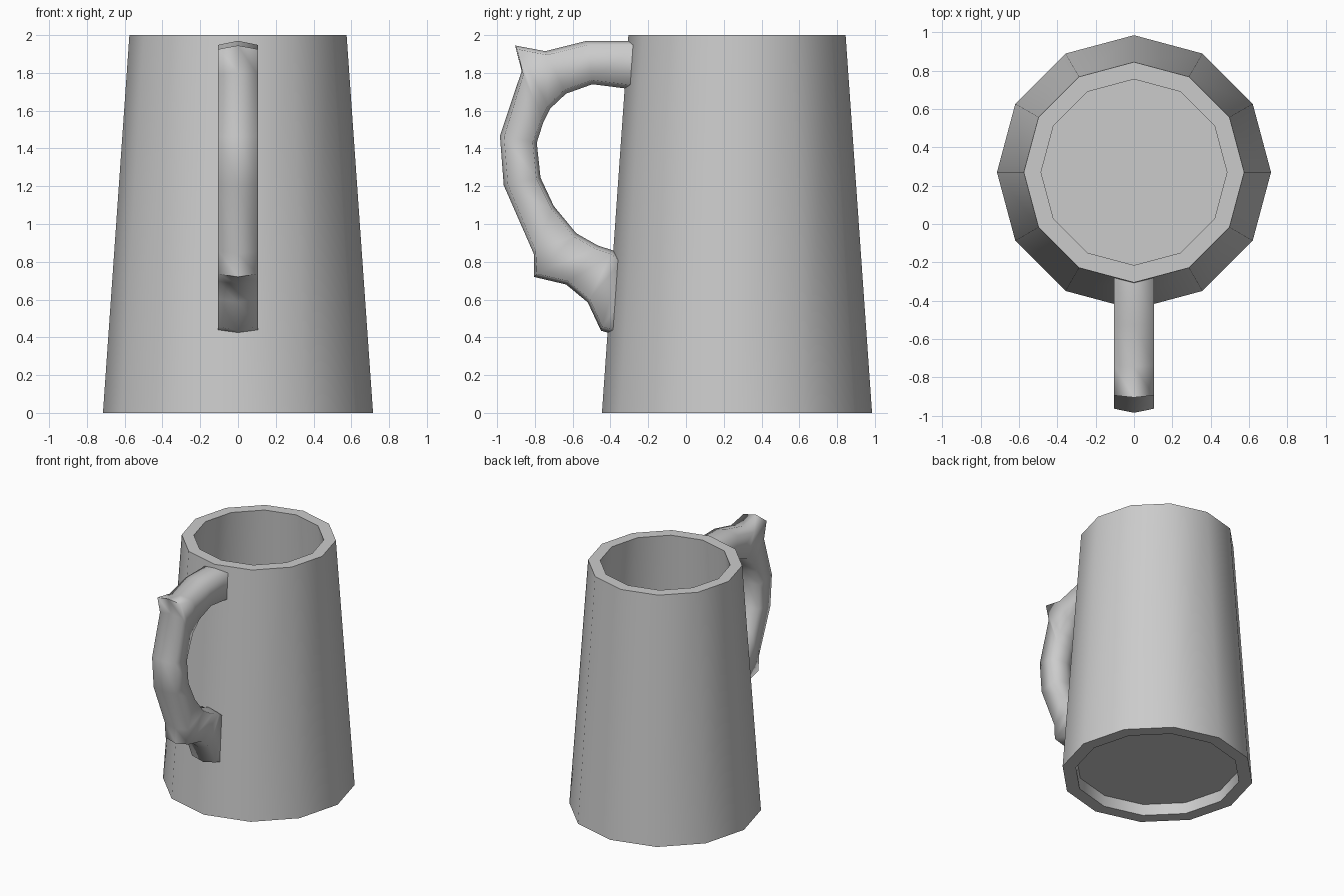
import bpy, bmesh, math

if "Cube" in bpy.data.objects:
    bpy.data.objects.remove(bpy.data.objects["Cube"], do_unlink=True)

SIDES = 12
CENTRE_Y = 0.27

grey = bpy.data.materials.new("plain grey")
grey.use_nodes = True
grey.diffuse_color = (0.6, 0.6, 0.6, 1)
grey.node_tree.nodes["Principled BSDF"].inputs["Base Color"].default_value = (0.6, 0.6, 0.6, 1)


def finish(bm, name):
    bmesh.ops.recalc_face_normals(bm, faces=bm.faces)
    mesh = bpy.data.meshes.new(name)
    bm.to_mesh(mesh)
    bm.free()
    mesh.materials.append(grey)
    obj = bpy.data.objects.new(name, mesh)
    bpy.context.collection.objects.link(obj)
    return obj


def bridge(bm, rings):
    for a, b in zip(rings, rings[1:]):
        n = len(a)
        for i in range(n):
            j = (i + 1) % n
            bm.faces.new((a[i], a[j], b[j], b[i])).smooth = True


# Tapered mug body: recessed base, outer wall, rim, hollow inside
profile = [(0.61, 0.09), (0.615, 0), (0.715, 0), (0.575, 2), (0.485, 2), (0.61, 0.16)]
bm = bmesh.new()
rings = []
for r, z in profile:
    angles = [math.tau * i / SIDES for i in range(SIDES)]
    rings.append([bm.verts.new((r * math.cos(a), CENTRE_Y + r * math.sin(a), z)) for a in angles])
bridge(bm, rings)
bm.faces.new(rings[0])
bm.faces.new(rings[-1])
body = finish(bm, "mug_body")
bpy.ops.object.select_all(action="DESELECT")
body.select_set(True)
bpy.context.view_layer.objects.active = body
bpy.ops.object.shade_smooth_by_angle(angle=math.radians(40))

# Handle: outer and inner ridge (y, z) at each station, six-sided section
outer = [(-0.26, 1.97), (-0.525, 1.97), (-0.745, 1.915), (-0.905, 1.945), (-0.87, 1.81),
         (-0.985, 1.465), (-0.965, 1.205), (-0.805, 0.84), (-0.805, 0.72),
         (-0.635, 0.68), (-0.52, 0.585), (-0.45, 0.435), (-0.38, 0.415)]
inner = [(-0.26, 1.71), (-0.495, 1.74), (-0.635, 1.69), (-0.72, 1.61), (-0.755, 1.54),
         (-0.79, 1.43), (-0.77, 1.245), (-0.70, 1.095), (-0.58, 0.95),
         (-0.465, 0.885), (-0.385, 0.86), (-0.34, 0.82), (-0.35, 0.6)]
HALF, RIDGE = 0.105, 0.022
CREASED = (3, 8)  # thumb tip and lower spur

bm = bmesh.new()
rings = []
for (oy, oz), (iy, iz) in zip(outer, inner):
    f = RIDGE / math.hypot(oy - iy, oz - iz)
    dy, dz = (iy - oy) * f, (iz - oz) * f
    section = [(0, oy, oz), (HALF, oy + dy, oz + dz), (HALF, iy - dy, iz - dz),
               (0, iy, iz), (-HALF, iy - dy, iz - dz), (-HALF, oy + dy, oz + dz)]
    rings.append([bm.verts.new(p) for p in section])
bridge(bm, rings)
bm.faces.new(rings[0])
bm.faces.new(rings[-1])
for s in CREASED:
    for k in (1, 5):
        bm.edges.get((rings[s][0], rings[s][k])).smooth = False
finish(bm, "handle")
